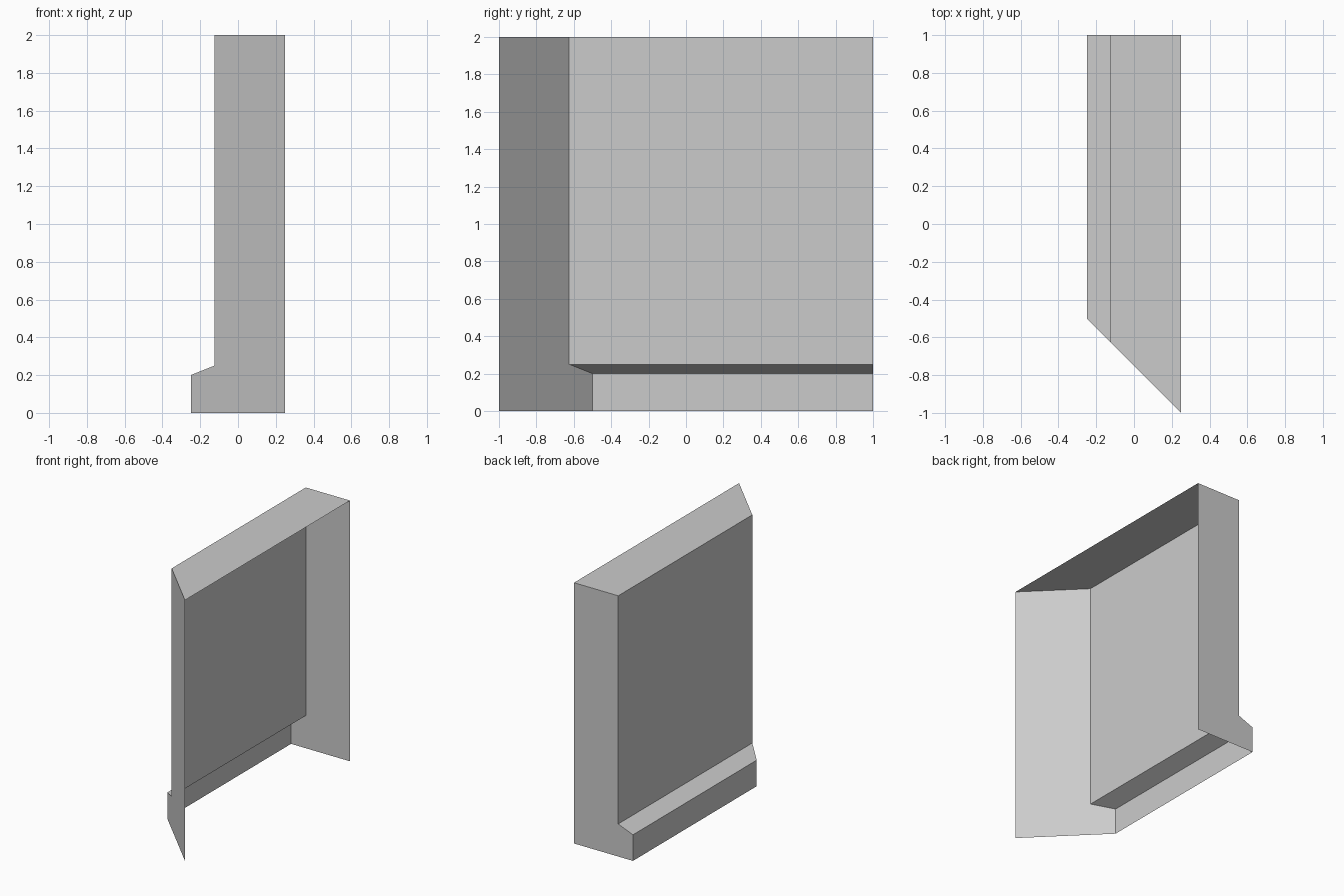
import bpy
import bmesh

cube = bpy.data.objects.get("Cube")
if cube:
    bpy.data.objects.remove(cube, do_unlink=True)

# Plain grey material
grey = bpy.data.materials.new("light_grey")
grey.use_nodes = True
colour = (0.6, 0.6, 0.6, 1.0)
grey.diffuse_color = colour
grey.node_tree.nodes["Principled BSDF"].inputs["Base Color"].default_value = colour

# Wall cross-section (x, z): top, wall face, sloped ledge, foot, open base
profile = [(0.25, 2), (-0.125, 2), (-0.125, 0.25),
           (-0.25, 0.2), (-0.25, 0), (0.25, 0)]
BACK = 1.0


def mitre(x):
    """Depth of the 45 degree cut at the front end."""
    return -0.75 - x


bm = bmesh.new()
front = [bm.verts.new((x, mitre(x), z)) for x, z in profile]
back = [bm.verts.new((x, BACK, z)) for x, z in profile]

# End caps: mitred front, square back
bm.faces.new(front)
bm.faces.new(back[::-1])

# Long strips; the underside and the inner side stay open
for i in range(len(profile) - 2):
    bm.faces.new((front[i + 1], front[i], back[i], back[i + 1]))

mesh = bpy.data.meshes.new("wall_panel")
bm.to_mesh(mesh)
bm.free()
mesh.materials.append(grey)
wall = bpy.data.objects.new("wall_panel", mesh)
bpy.context.collection.objects.link(wall)
